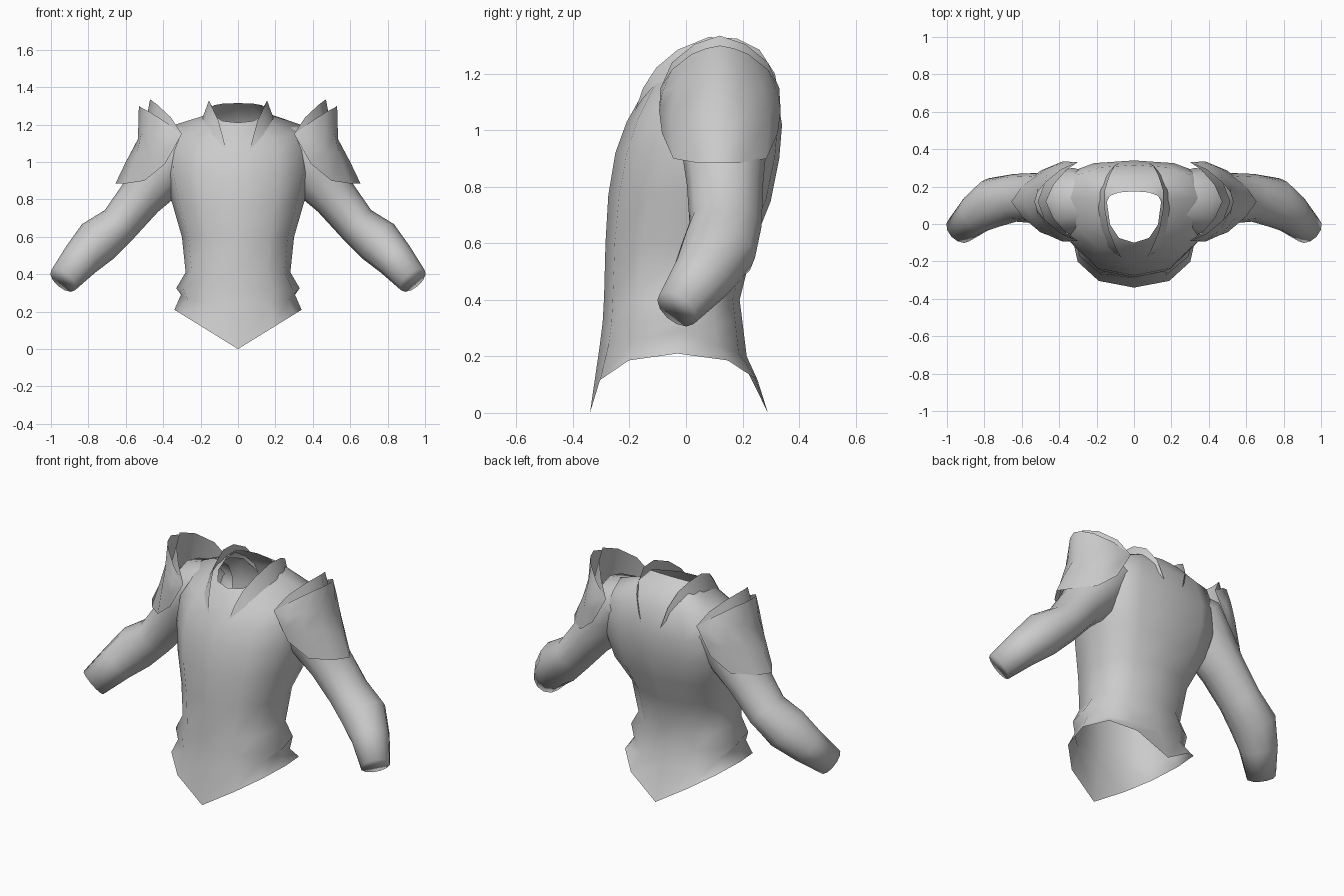
import bpy, bmesh, math
from mathutils import Vector

if "Cube" in bpy.data.objects:
    bpy.data.objects.remove(bpy.data.objects["Cube"])

grey = bpy.data.materials.new("plain_grey")
grey.diffuse_color = (0.6, 0.6, 0.6, 1)
grey.use_nodes = True
grey.node_tree.nodes["Principled BSDF"].inputs["Base Color"].default_value = grey.diffuse_color


def make(name, rows, closed=False, cap=False, mirror=False, flip=False, angle=60):
    """Skin a grid of points into a smooth surface."""
    bm = bmesh.new()
    grid = [[bm.verts.new(p) for p in row] for row in rows]
    n = len(rows[0])
    for a, b in zip(grid, grid[1:]):
        for i in range(n if closed else n - 1):
            j = (i + 1) % n
            quad = (a[i], a[j], b[j], b[i])
            bm.faces.new(quad[::-1] if flip else quad)
    if cap:
        bm.faces.new(grid[-1][::-1] if flip else grid[-1])
    bmesh.ops.remove_doubles(bm, verts=bm.verts, dist=0.0005)
    me = bpy.data.meshes.new(name)
    bm.to_mesh(me)
    bm.free()
    me.materials.append(grey)
    ob = bpy.data.objects.new(name, me)
    bpy.context.collection.objects.link(ob)
    bpy.ops.object.select_all(action='DESELECT')
    ob.select_set(True)
    bpy.context.view_layer.objects.active = ob
    bpy.ops.object.shade_smooth_by_angle(angle=math.radians(angle))
    if mirror:
        mod = ob.modifiers.new("mirror", 'MIRROR')
        mod.use_mirror_merge = False
    return ob


# Torso: open rings, (half width, y front, y side, y back, z front, z side, z back)
SIDES = 12
torso_rings = [
    (.34, -.34, -.03, .29, .0, .21, .0),
    (.305, -.305, -.03, .215, .24, .29, .2),
    (.33, -.295, -.02, .20, .32, .325, .32),
    (.28, -.29, -.02, .19, .41, .41, .40),
    (.30, -.285, .0, .24, .6, .6, .6),
    (.355, -.275, .06, .30, .77, .79, .75),
    (.39, -.25, .11, .33, .92, .95, .9),
    (.385, -.21, .13, .34, 1.03, 1.1, 1.02),
    (.335, -.165, .14, .315, 1.11, 1.2, 1.17),
    (.19, -.12, .13, .25, 1.19, 1.245, 1.265),
    (.145, -.10, .12, .175, 1.21, 1.29, 1.315),
]


def torso_ring(k, hx, yf, ys, yb, zf, zs, zb):
    pts = []
    for i in range(SIDES):
        t = 2 * math.pi * i / SIDES
        s, c = math.sin(t), math.cos(t)
        sx, cy = abs(s) ** 0.85, abs(c) ** 0.85
        if c < 0 and 5 <= k <= 9:      # broad, flat upper back
            cy = abs(c) ** 0.5
        y_end, z_end = (yf, zf) if c > 0 else (yb, zb)
        w = 1 - sx if k == 0 else abs(c) ** 0.85   # straight pointed hem
        pts.append((math.copysign(sx * hx, s), ys + (y_end - ys) * cy,
                    zs + (z_end - zs) * w))
    return pts


make("torso", [torso_ring(k, *r) for k, r in enumerate(torso_rings)], closed=True)

# Sleeves: (centre x, y, z, radius along y, radius across)
arm = [
    (.22, .13, 1.08, .15, .13),
    (.33, .12, 1.06, .18, .15),
    (.42, .135, .93, .15, .15),
    (.52, .138, .81, .135, .12),
    (.635, .14, .667, .128, .108),
    (.75, .115, .575, .135, .125),
    (.84, .055, .48, .11, .105),
    (.935, -.033, .368, .08, .083),
]
centres = [Vector(a[:3]) for a in arm]
sleeve_rows = []
for k, (c, a) in enumerate(zip(centres, arm)):
    d = (centres[min(k + 1, len(arm) - 1)] - centres[max(k - 1, 0)]).normalized()
    u = Vector((0, 1, 0))
    u = (u - d * u.dot(d)).normalized()
    v = d.cross(u)
    sleeve_rows.append([c + u * a[3] * math.cos(t) + v * a[4] * math.sin(t)
                        for t in (2 * math.pi * i / 12 for i in range(12))])
make("sleeve", sleeve_rows, closed=True, cap=True, mirror=True, angle=120)

# Shoulder plates: columns from the front tip to the crest, repeated to the back
TIP = (.30, -.09, 1.15)
outer_plate = [
    [TIP] * 4,
    [(.39, -.05, 1.215), (.385, -.085, 1.13), (.38, -.095, 1.07), (.39, -.085, .99)],
    [(.475, .02, 1.27), (.465, -.03, 1.16), (.47, -.055, 1.05), (.50, -.045, .90)],
    [(.515, .07, 1.29), (.515, .05, 1.16), (.54, .03, 1.05), (.60, .04, .885)],
    [(.53, .12, 1.30), (.535, .12, 1.12), (.60, .12, 1.0), (.655, .12, .885)],
]
inner_plate = [
    [TIP] * 2,
    [(.36, -.05, 1.24), (.40, -.06, 1.05)],
    [(.43, .03, 1.305), (.47, .0, 1.1)],
    [(.47, .12, 1.335), (.515, .12, 1.1)],
]
for name, cols in (("shoulder_plate", outer_plate), ("shoulder_underplate", inner_plate)):
    back = [[(x, .24 - y, z) for x, y, z in col] for col in cols[-2::-1]]
    make(name, cols + back, mirror=True, flip=True)

# Collar fins: blades sweeping from chest over the shoulder to the back
fin_base = [(.065, -.18, 1.07), (.105, -.155, 1.11), (.14, -.12, 1.15), (.175, -.02, 1.21),
            (.19, .08, 1.235), (.185, .18, 1.235), (.15, .26, 1.21), (.11, .305, 1.15),
            (.065, .335, 1.08)]
fin_edge = [(.065, -.18, 1.07), (.085, -.152, 1.15), (.105, -.105, 1.222), (.135, -.03, 1.285),
            (.155, .08, 1.33), (.155, .18, 1.325), (.13, .26, 1.285), (.10, .315, 1.2),
            (.065, .335, 1.08)]
make("collar_fin", [fin_base, fin_edge], mirror=True)
